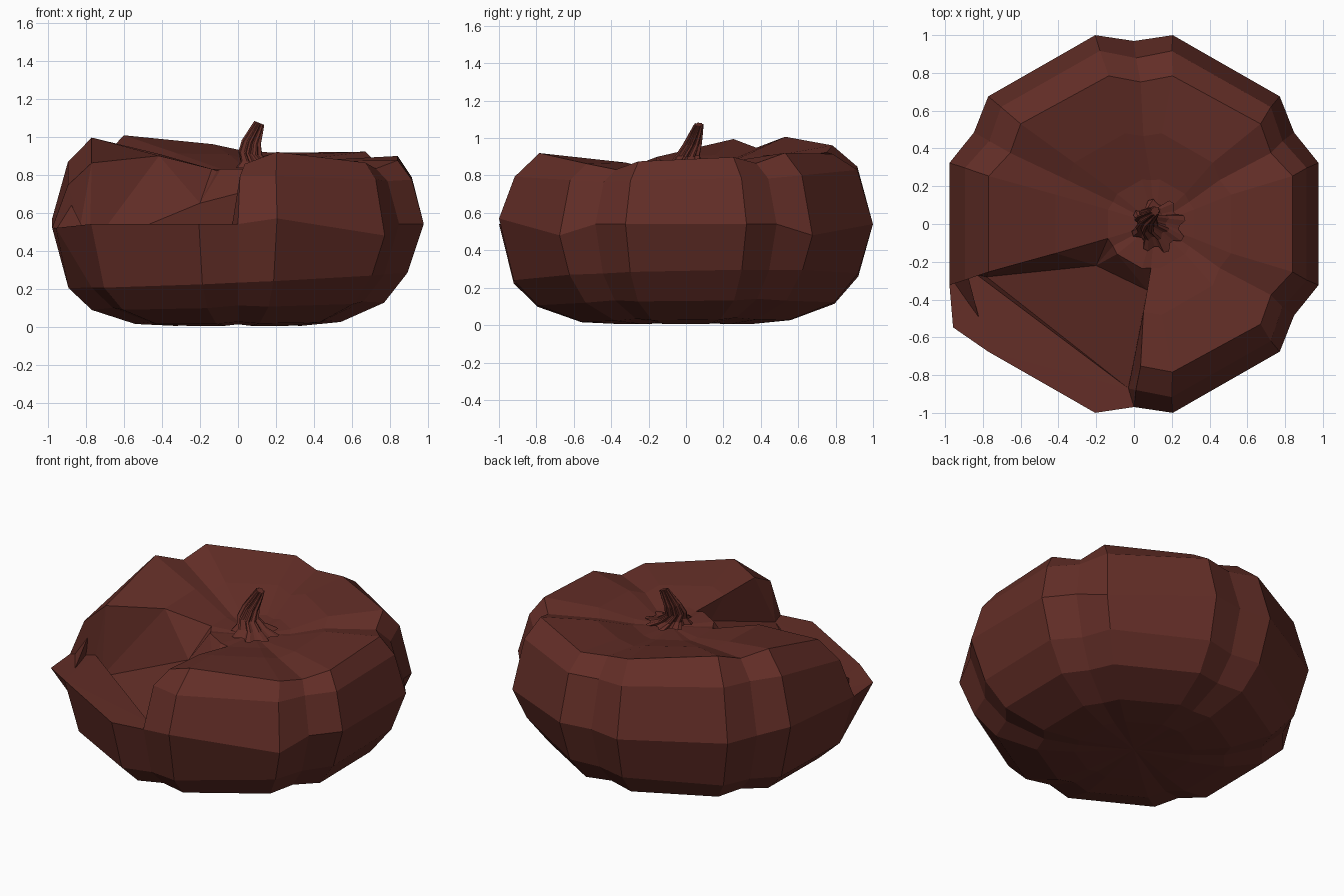
import bpy, bmesh
from math import sin, cos, pi, radians
from mathutils import Vector

if "Cube" in bpy.data.objects:
    bpy.data.objects.remove(bpy.data.objects["Cube"])

mat = bpy.data.materials.new("dark_red_brown")
mat.diffuse_color = (0.125, 0.027, 0.02, 1)
mat.use_nodes = True
mat.node_tree.nodes["Principled BSDF"].inputs["Base Color"].default_value = mat.diffuse_color


def finish(bm, name):
    bmesh.ops.recalc_face_normals(bm, faces=bm.faces[:])
    me = bpy.data.meshes.new(name)
    bm.to_mesh(me)
    bm.free()
    ob = bpy.data.objects.new(name, me)
    me.materials.append(mat)
    bpy.context.collection.objects.link(ob)
    return ob


# Pumpkin body: six lobes, each with two ridge columns and a shared groove
# ring: radius, height, groove radius factor, groove drop, centre x, x scale, x tilt, y tilt
RINGS = [
    (0.35, 0.005, 0.95, -0.008, 0, 1, 0, 0),
    (0.57, 0.022, 0.94, -0.01, 0, 1, 0.01, 0.01),
    (0.81, 0.11, 0.94, -0.01, 0, 1, 0.025, 0.01),
    (0.94, 0.25, 0.945, 0, 0, 1, 0.045, 0.02),
    (1.02, 0.54, 0.95, 0, 0, 1.01, 0, 0),
    (0.935, 0.82, 0.94, 0.01, 0.01, 1.02, -0.045, 0.02),
    (0.80, 0.935, 0.94, 0.045, 0.035, 1.06, -0.06, 0.045),
    (0.49, 0.89, 0.95, 0.03, 0.05, 1, -0.03, 0.03),
    (0.24, 0.83, 0.97, 0.01, 0.09, 1, 0, 0),
]
# Height irregularities by (ring, column)
DZ = {(4, 13): 0.03, (4, 14): -0.06, (4, 1): -0.06, (4, 7): 0.03, (4, 8): -0.02, (4, 9): -0.02,
      (5, 8): -0.11, (6, 8): -0.11, (6, 13): 0.03, (6, 14): -0.01, (6, 2): -0.045, (6, 4): -0.02,
      (6, 5): 0.01}
ANGLES = []
for k in range(6):
    ANGLES += [30 + 60 * k, 41.5 + 60 * k, 78.5 + 60 * k]
N = len(ANGLES)
LIP, INNER = 4, 8
C0, C1 = 8, 12          # notch runs from column 198.5 deg to column 270 deg

bm = bmesh.new()
grid = []
for j, (r, z, gf, gd, cx, sx, tx, ty) in enumerate(RINGS):
    row = []
    for i, a in enumerate(ANGLES):
        groove = i % 3 == 0
        rr = r * (gf if groove else 1)
        if (j, i) == (LIP, 9):
            rr *= 1.13  # skin splayed outward at the notch
        x, y = rr * cos(radians(a)) * sx, rr * sin(radians(a))
        zz = z - (gd if groove else 0) + tx * x + ty * y + DZ.get((j, i), 0)
        row.append(bm.verts.new((x + cx, y, zz)))
    grid.append(row)

for j in range(len(RINGS) - 1):
    for i in range(N):
        if j >= LIP and C0 <= i < C1:
            continue    # bitten-out part
        k = (i + 1) % N
        bm.faces.new((grid[j][i], grid[j][k], grid[j + 1][k], grid[j + 1][i]))

# Bottom and top centres
for row, co in ((grid[0], (0, 0, 0.015)), (grid[-1], (0.11, 0, 0.81))):
    c = bm.verts.new(co)
    for i in range(N):
        bm.faces.new((row[i], row[(i + 1) % N], c))

# Notch: lip, sloping floor that is deepest at the left, side walls, inner wall
f1 = bm.verts.new((-0.83, -0.27, 0.53))
f2 = bm.verts.new((-0.03, -0.87, 0.54))
deep = bm.verts.new((-0.78, -0.28, 0.41))
g1 = bm.verts.new((-0.20, -0.22, 0.65))
g2 = bm.verts.new((0.07, -0.35, 0.72))
lip = grid[LIP][C0:C1 + 1]
inner = grid[INNER][C0:C1 + 1]
for f in ((f1, lip[0], lip[1]), (f1, lip[1], lip[2]), (f1, lip[2], f2),
          (f2, lip[2], lip[3]), (f2, lip[3], lip[4]),
          (f1, f2, deep), (deep, f2, g1), (g1, f2, g2)):
    bm.faces.new(f)
left = [grid[j][C0] for j in range(LIP, INNER + 1)]
right = [grid[j][C1] for j in range(LIP, INNER + 1)]
for f in ((left[0], left[1], f1), (f1, left[1], left[2]), (f1, left[2], deep),
          (deep, left[2], left[3]), (deep, left[3], g1), (g1, left[3], left[4]),
          (right[0], right[1], f2), (f2, right[1], right[2]),
          (f2, right[2], right[3], g2), (g2, right[3], right[4]),
          (g1, inner[0], inner[1]), (g1, inner[1], inner[2]), (g1, inner[2], g2),
          (g2, inner[2], inner[3]), (g2, inner[3], inner[4])):
    bm.faces.new(f)
finish(bm, "pumpkin_body")

# Torn shard of skin at the left end of the notch
bm = bmesh.new()
a, b, c, d = [bm.verts.new(p) for p in (
    (-0.96, -0.31, 0.51), (-0.82, -0.50, 0.53), (-0.88, -0.27, 0.65), (-0.88, -0.30, 0.53))]
for f in ((a, b, c), (a, c, d), (b, d, c), (a, d, b)):
    bm.faces.new(f)
finish(bm, "skin_shard")

# Ribbed stem with a star-shaped foot: x, y, z, radius
PATH = [(0.13, -0.01, 0.835, 0.145), (0.10, 0.0, 0.865, 0.09), (0.065, 0.01, 0.91, 0.064),
        (0.07, 0.035, 0.97, 0.05), (0.095, 0.055, 1.03, 0.036), (0.112, 0.068, 1.072, 0.026)]
bm = bmesh.new()
M = 32
rows = []
for n, (x, y, z, r) in enumerate(PATH):
    row = []
    for i in range(M):
        t = 2 * pi * i / M + 0.12 * n
        q = r * (1 if i % 4 in (1, 2) else 0.76)
        tilt = -0.4 * q * cos(t) * n / 5
        row.append(bm.verts.new(Vector((x + q * cos(t), y + q * sin(t), z + tilt))))
    rows.append(row)
for p, q in zip(rows, rows[1:]):
    for i in range(M):
        k = (i + 1) % M
        bm.faces.new((p[i], p[k], q[k], q[i]))
bm.faces.new(rows[-1])
bm.faces.new(rows[0][::-1])
finish(bm, "stem")
